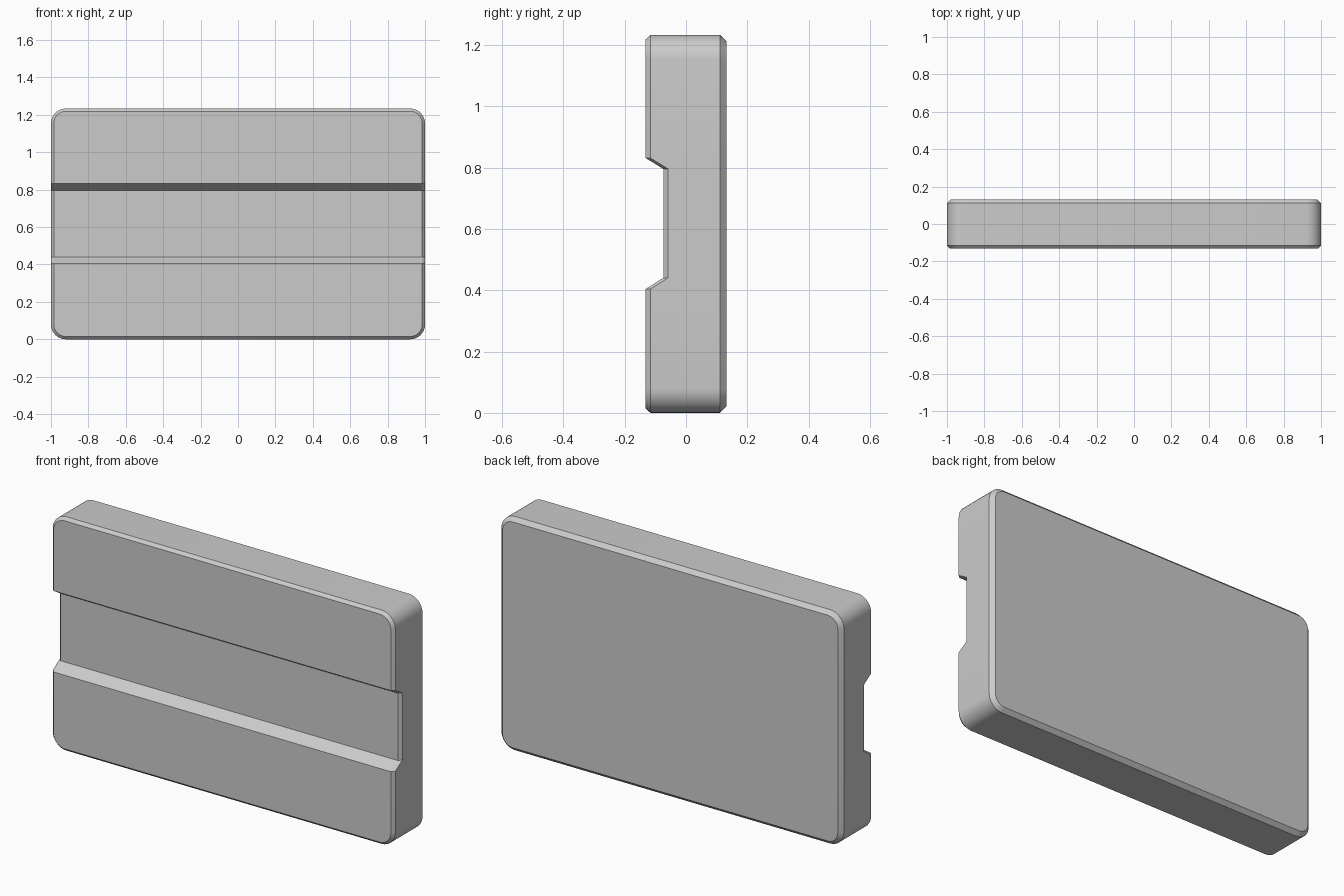
import bpy, bmesh, math

if "Cube" in bpy.data.objects:
    bpy.data.objects.remove(bpy.data.objects["Cube"])

HALF_W, HEIGHT, HALF_D = 1.0, 1.234, 0.132
RADIUS, SEGS = 0.08, 8
GROOVE_DEPTH = 0.058
# groove edge heights with their depth
GROOVE = [(0.404, 0), (0.441, GROOVE_DEPTH), (0.796, GROOVE_DEPTH), (0.832, 0)]


def ring(bm, inset, y, grooved):
    """Rounded rectangle loop with four groove points on each side."""
    def corner(sx, cz, start):
        cx, r = sx * (HALF_W - RADIUS), RADIUS - inset
        return [(cx + r * math.cos(a), y, cz + r * math.sin(a))
                for a in (math.radians(start + 90 * i / SEGS) for i in range(SEGS + 1))]

    def side(x):
        return [(x, y + (d if grooved else 0), z) for z, d in GROOVE]

    low, high, x = RADIUS, HEIGHT - RADIUS, HALF_W - inset
    pts = (corner(-1, low, 180) + corner(1, low, 270) + side(x)
           + corner(1, high, 0) + corner(-1, high, 90) + side(-x)[::-1])
    return [bm.verts.new(p) for p in pts]


bm = bmesh.new()
rings = [ring(bm, 0.015, -HALF_D, True),
         ring(bm, 0.0, -HALF_D + 0.016, True),
         ring(bm, 0.0, HALF_D - 0.021, False),
         ring(bm, 0.021, HALF_D, False)]

# chamfers and side walls
for a, b in zip(rings, rings[1:]):
    for i in range(len(a)):
        j = (i + 1) % len(a)
        bm.faces.new((a[i], a[j], b[j], b[i]))

# back face
bm.faces.new(rings[-1])

# front face: lower panel, groove strips, upper panel
f = rings[0]
n = 2 * (SEGS + 1)
right = f[n:n + 4]
left = f[-4:][::-1]
bm.faces.new(f[:n] + [right[0], left[0]])
for i in range(3):
    bm.faces.new((left[i], right[i], right[i + 1], left[i + 1]))
bm.faces.new([left[3], right[3]] + f[n + 4:-4])

bmesh.ops.recalc_face_normals(bm, faces=bm.faces)
mesh = bpy.data.meshes.new("grooved_panel")
bm.to_mesh(mesh)
bm.free()
panel = bpy.data.objects.new("grooved_panel", mesh)
bpy.context.collection.objects.link(panel)

# smooth corners, crisp chamfers
bpy.context.view_layer.objects.active = panel
panel.select_set(True)
bpy.ops.object.shade_smooth_by_angle(angle=math.radians(20))
